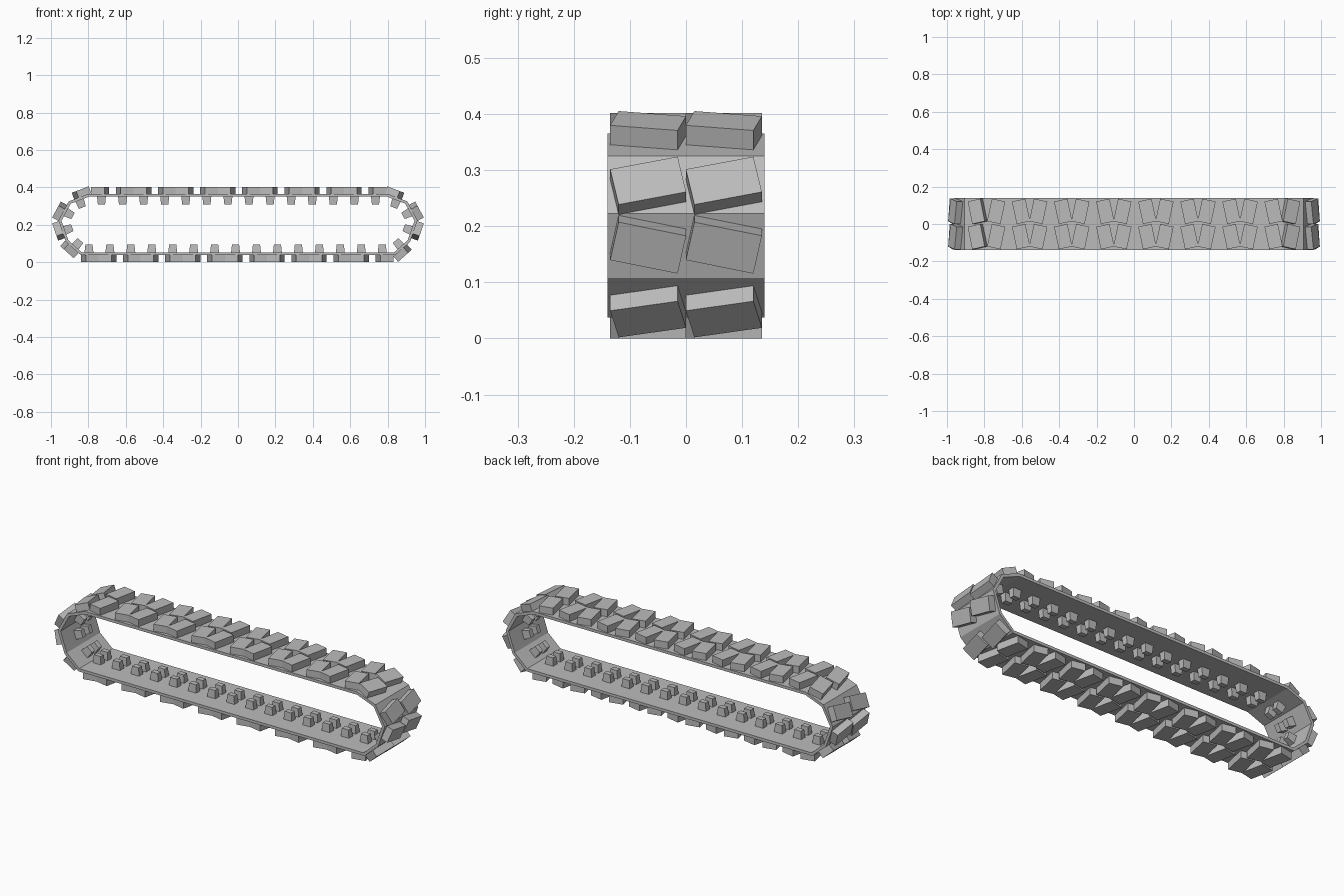
import bpy, bmesh
from math import radians
from mathutils import Matrix, Vector

if "Cube" in bpy.data.objects:
    bpy.data.objects.remove(bpy.data.objects["Cube"])

# One rubber grey for the whole track
rubber = bpy.data.materials.new("rubber_grey")
rubber.use_nodes = True
grey = (0.5, 0.5, 0.5, 1)
rubber.diffuse_color = grey
rubber.node_tree.nodes["Principled BSDF"].inputs["Base Color"].default_value = grey

HALF_WIDTH = 0.14
THICK = 0.015
PAD = Vector((0.073, 0.123, 0.038))
LUG = Vector((0.048, 0.034, 0.044))
LEAN = radians(12)

# Outer loop, clockwise seen from the front; facet i runs from point i to i + 1
side = [(0.80, 0.365), (0.905, 0.325), (0.96, 0.223), (0.92, 0.108), (0.84, 0.037)]
loop = [Vector((x, 0, z)) for x, z in side]
loop += [Vector((-x, 0, z)) for x, z in reversed(side)]
BOTTOM, TOP = 4, 9


def finish(name, bm):
    mesh = bpy.data.meshes.new(name)
    bm.to_mesh(mesh)
    bm.free()
    mesh.materials.append(rubber)
    obj = bpy.data.objects.new(name, mesh)
    bpy.context.collection.objects.link(obj)
    return obj


def frame(facet, fraction):
    """Matrix on the belt: x along travel, y across, z outward."""
    a, b = loop[facet], loop[(facet + 1) % len(loop)]
    along = (b - a).normalized()
    across = Vector((0, 1, 0))
    rot = Matrix((along, across, along.cross(across))).transposed()
    return Matrix.Translation(a.lerp(b, fraction)) @ rot.to_4x4()


def at_x(facet, x):
    a, b = loop[facet], loop[(facet + 1) % len(loop)]
    return facet, (x - a.x) / (b.x - a.x)


def box(bm, matrix, size, taper=1.0):
    verts = bmesh.ops.create_cube(bm, size=1)["verts"]
    for v in verts:
        if v.co.z < 0:
            v.co.x *= taper
            v.co.y *= taper
        v.co = matrix @ Vector([c * s for c, s in zip(v.co, size)])


# Belt: closed ribbon thickened inward
bm = bmesh.new()
rows = [[bm.verts.new(p + Vector((0, y, 0))) for p in loop] for y in (-HALF_WIDTH, HALF_WIDTH)]
for i in range(len(loop)):
    j = (i + 1) % len(loop)
    bm.faces.new((rows[0][i], rows[0][j], rows[1][j], rows[1][i]))
belt = finish("belt", bm)
solid = belt.modifiers.new("thickness", "SOLIDIFY")
solid.thickness = THICK
solid.offset = -1
solid.use_even_offset = True

# Tread pads: V-shaped pairs, +1 is the leading half and -1 the trailing half
pads = [(0, 0.29, -1), (1, 0.6, 1), (2, 0.43, -1), (3, 0.65, 1),
        (5, 0.62, -1), (6, 0.57, 1), (7, 0.4, -1), (8, 0.71, 1)]
for k in range(8):
    for lean in (1, -1):
        if (k, lean) not in ((0, 1), (7, -1)):
            pads.append((*at_x(TOP, -0.783 + 0.225 * k - 0.046 * lean), lean))
        if (k, lean) != (0, 1):
            pads.append((*at_x(BOTTOM, 0.83 - 0.225 * k + 0.046 * lean), lean))
bm = bmesh.new()
for facet, fraction, lean in pads:
    for y in (-0.0675, 0.0675):
        offset = Matrix.Translation((0, y, PAD.z / 2 - 0.001))
        box(bm, frame(facet, fraction) @ offset @ Matrix.Rotation(lean * LEAN, 4, "Z"), PAD)
finish("tread_pads", bm)

# Drive lugs: tapered pairs on the inside
lugs = [(facet, 0.5) for facet in (0, 1, 2, 3, 5, 6, 7, 8)]
lugs += [at_x(TOP, -0.73 + 0.1127 * k) for k in range(14)]
lugs += [at_x(BOTTOM, -0.797 + 0.112 * k) for k in range(15)]
bm = bmesh.new()
for facet, fraction in lugs:
    for y in (-0.029, 0.029):
        offset = Matrix.Translation((0, y, -THICK - LUG.z / 2 + 0.002))
        box(bm, frame(facet, fraction) @ offset, LUG, 0.8)
finish("drive_lugs", bm)
